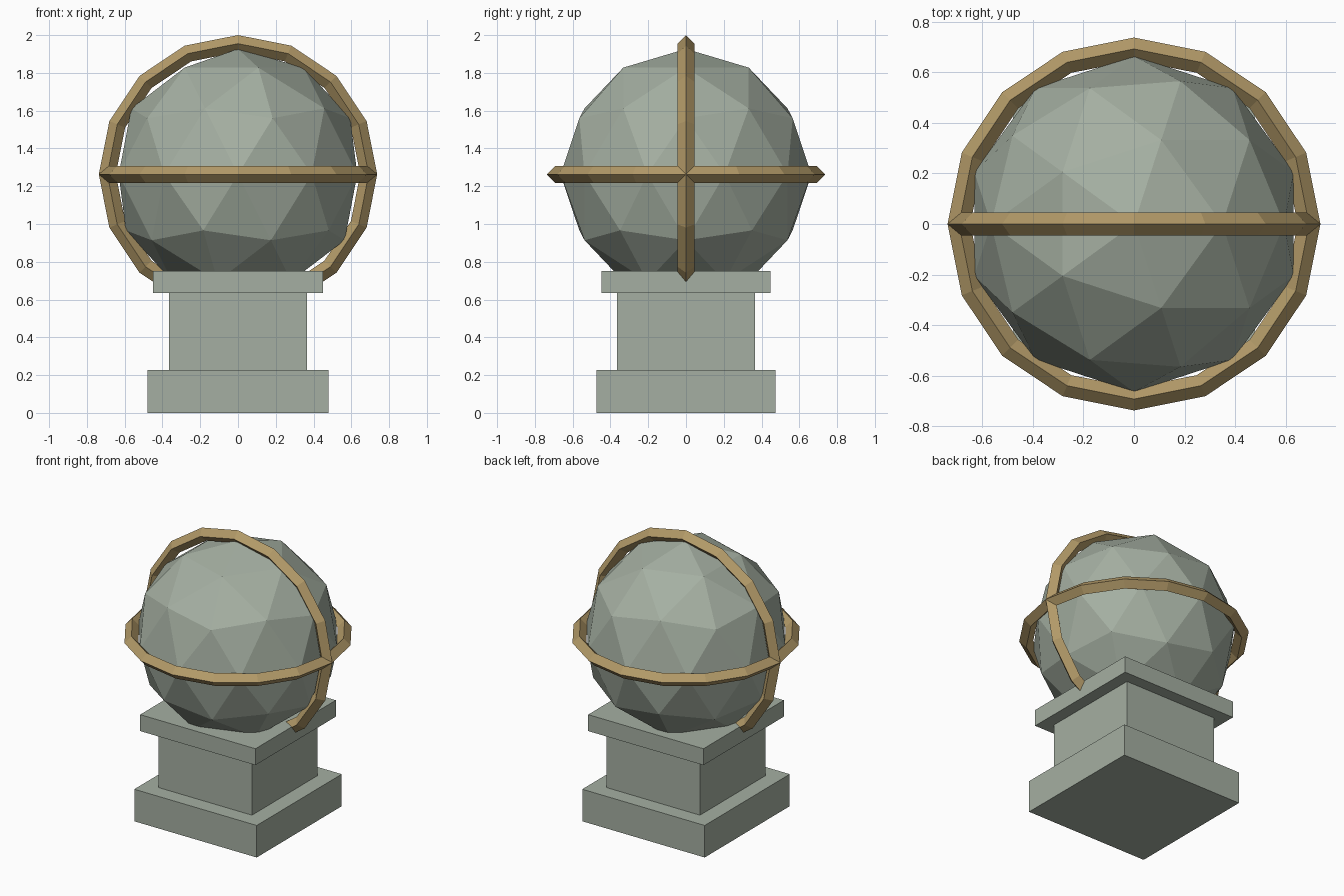
import bpy
import math

if "Cube" in bpy.data.objects:
    bpy.data.objects.remove(bpy.data.objects["Cube"])


def material(name, rgb):
    m = bpy.data.materials.new(name)
    m.diffuse_color = (*rgb, 1.0)
    m.use_nodes = True
    m.node_tree.nodes["Principled BSDF"].inputs["Base Color"].default_value = m.diffuse_color
    return m


stone = material("grey green stone", (0.375, 0.43, 0.36))
brass = material("aged brass", (0.45, 0.325, 0.14))

CENTRE_Z = 1.263
RING_OUTER = 0.737
RING_HALF = 0.045


def finish(name, mat):
    ob = bpy.context.object
    ob.name = name
    ob.data.name = name
    ob.data.materials.append(mat)
    return ob


def block(name, half_x, half_y, z0, z1):
    bpy.ops.mesh.primitive_cube_add(size=1, location=(0, 0, (z0 + z1) / 2))
    ob = finish(name, stone)
    ob.scale = (2 * half_x, 2 * half_y, z1 - z0)


def ring(name, tilt):
    # Sixteen-sided hoop with a diamond cross-section
    bpy.ops.mesh.primitive_torus_add(
        major_segments=16, minor_segments=4,
        major_radius=RING_OUTER - RING_HALF, minor_radius=RING_HALF,
        location=(0, 0, CENTRE_Z), rotation=(tilt, 0, 0))
    ob = finish(name, brass)
    ob.data.shade_flat()


# Square pedestal
block("pedestal_base", 0.478, 0.474, 0.0, 0.226)
block("pedestal_shaft", 0.364, 0.364, 0.226, 0.634)
block("pedestal_cap", 0.45, 0.448, 0.634, 0.75)

# Faceted globe
bpy.ops.mesh.primitive_ico_sphere_add(subdivisions=2, radius=0.664,
                                      location=(0, 0, CENTRE_Z))
finish("globe", stone)

# Crossing hoops
ring("equator_ring", 0)
ring("meridian_ring", math.pi / 2)
